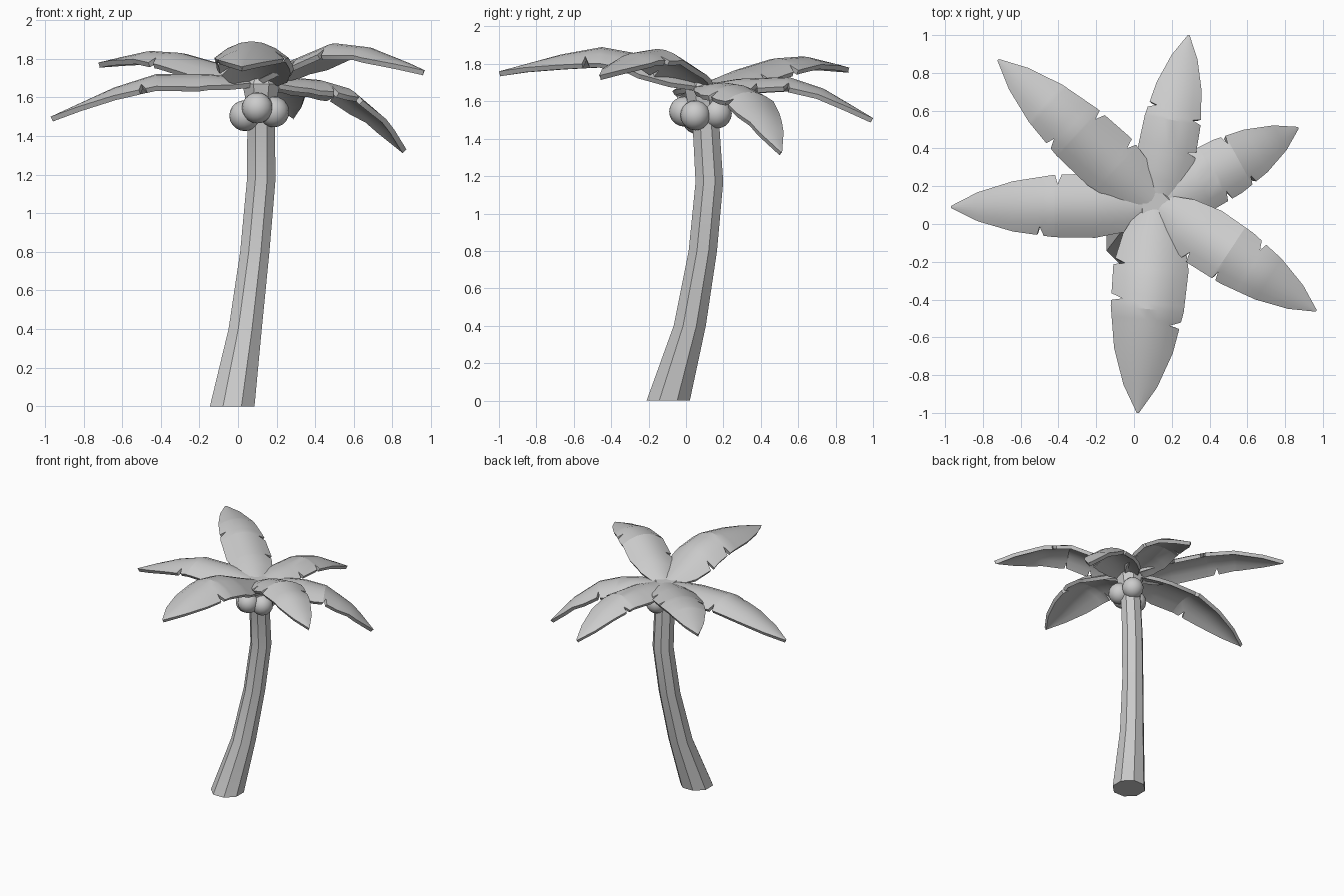
import bpy, bmesh, math
from mathutils import Vector

if "Cube" in bpy.data.objects:
    bpy.data.objects.remove(bpy.data.objects["Cube"])

CROWN = Vector((0.12, 0.10))


def interp(table, t):
    for (a, va), (b, vb) in zip(table, table[1:]):
        if t <= b:
            return va + (vb - va) * (t - a) / (b - a)
    return table[-1][1]


def finish(name, bm, angle):
    me = bpy.data.meshes.new(name)
    bm.to_mesh(me)
    bm.free()
    ob = bpy.data.objects.new(name, me)
    bpy.context.collection.objects.link(ob)
    bpy.ops.object.select_all(action='DESELECT')
    ob.select_set(True)
    bpy.context.view_layer.objects.active = ob
    if name.startswith("leaf"):
        mod = ob.modifiers.new("thickness", 'SOLIDIFY')
        mod.thickness = 0.028
        mod.offset = -1
        bpy.ops.object.modifier_apply(modifier=mod.name)
    bpy.ops.object.shade_smooth_by_angle(angle=math.radians(angle))
    return ob


# Trunk: leaning eight-sided tube (x, y, z, radius)
path = [(-0.03, -0.095, 0, 0.125), (0.037, 0.02, 0.4, 0.093),
        (0.087, 0.09, 0.8, 0.082), (0.12, 0.125, 1.17, 0.08),
        (0.12, 0.105, 1.5, 0.077), (0.12, 0.09, 1.6, 0.09),
        (0.12, 0.09, 1.67, 0.105), (0.12, 0.09, 1.70, 0.08)]
bm = bmesh.new()
rings = []
for x, y, z, r in path:
    rings.append([bm.verts.new((x + r * math.cos(math.tau * (k + 0.5) / 8),
                                y + r * math.sin(math.tau * (k + 0.5) / 8), z))
                  for k in range(8)])
for a, b in zip(rings, rings[1:]):
    for k in range(8):
        bm.faces.new((a[k], a[(k + 1) % 8], b[(k + 1) % 8], b[k]))
bm.faces.new(rings[0][::-1])
bm.faces.new(rings[-1])
finish("trunk", bm, 30)

# Coconuts clustered under the crown
for i, (x, y, z) in enumerate([(0.10, -0.01, 1.545), (0.185, 0.05, 1.525),
                               (0.035, 0.06, 1.505), (0.15, 0.165, 1.535)]):
    bm = bmesh.new()
    bmesh.ops.create_uvsphere(bm, u_segments=16, v_segments=10, radius=0.08)
    bmesh.ops.translate(bm, verts=bm.verts, vec=(x, y, z))
    finish(f"coconut_{i + 1}", bm, 40)

# Leaves: cambered blades with small tears in the edges
WIDTH = [(0, 0.4), (0.15, 0.82), (0.3, 1), (0.5, 0.97), (0.7, 0.78), (0.87, 0.45), (1, 0.03)]
COLUMNS = [-1, -0.65, -0.3, 0, 0.3, 0.65, 1]


def leaf(name, tip, half, heights, left, right):
    along = Vector(tip) - CROWN
    side = Vector((-along.y, along.x)).normalized()
    stations = {t for t, _ in WIDTH} | {t for t, _ in heights}
    for n in left + right:
        stations |= {n - 0.02, n, n + 0.012}
    bm = bmesh.new()
    rows = []
    for t in sorted(stations):
        w, z = half * interp(WIDTH, t), interp(heights, t)
        row = []
        for u in COLUMNS:
            if (u == 1 and t in left) or (u == -1 and t in right):
                u *= 0.7
            p = CROWN + along * t + side * (u * w)
            row.append(bm.verts.new((p.x, p.y, z - 2.3 * (u * w) ** 2)))
        rows.append(row)
    for a, b in zip(rows, rows[1:]):
        for j in range(len(COLUMNS) - 1):
            bm.faces.new((a[j], b[j], b[j + 1], a[j + 1]))
    finish(name, bm, 20)


leaf("leaf_back_left", (-0.72, 0.87), 0.17,
     [(0, 1.69), (0.25, 1.77), (0.5, 1.83), (0.68, 1.84), (1, 1.78)], [0.56], [0.28, 0.48])
leaf("leaf_back", (0.29, 1.0), 0.155,
     [(0, 1.69), (0.2, 1.72), (0.5, 1.73), (0.7, 1.67), (1, 1.51)], [0.57], [0.33, 0.52])
leaf("leaf_right_back", (0.87, 0.51), 0.165,
     [(0, 1.69), (0.25, 1.70), (0.4, 1.69), (0.58, 1.65), (0.8, 1.51), (1, 1.33)],
     [0.57], [0.42, 0.6])
leaf("leaf_right_front", (0.965, -0.46), 0.165,
     [(0, 1.69), (0.2, 1.79), (0.45, 1.88), (0.65, 1.86), (1, 1.74)], [0.58], [0.28, 0.46])
leaf("leaf_front", (0.02, -1.0), 0.2,
     [(0, 1.69), (0.15, 1.76), (0.35, 1.86), (0.5, 1.89), (0.7, 1.85), (1, 1.76)],
     [0.57], [0.29, 0.46])
leaf("leaf_left", (-0.97, 0.09), 0.17,
     [(0, 1.69), (0.25, 1.72), (0.5, 1.72), (0.7, 1.65), (1, 1.50)], [0.57], [0.48])
